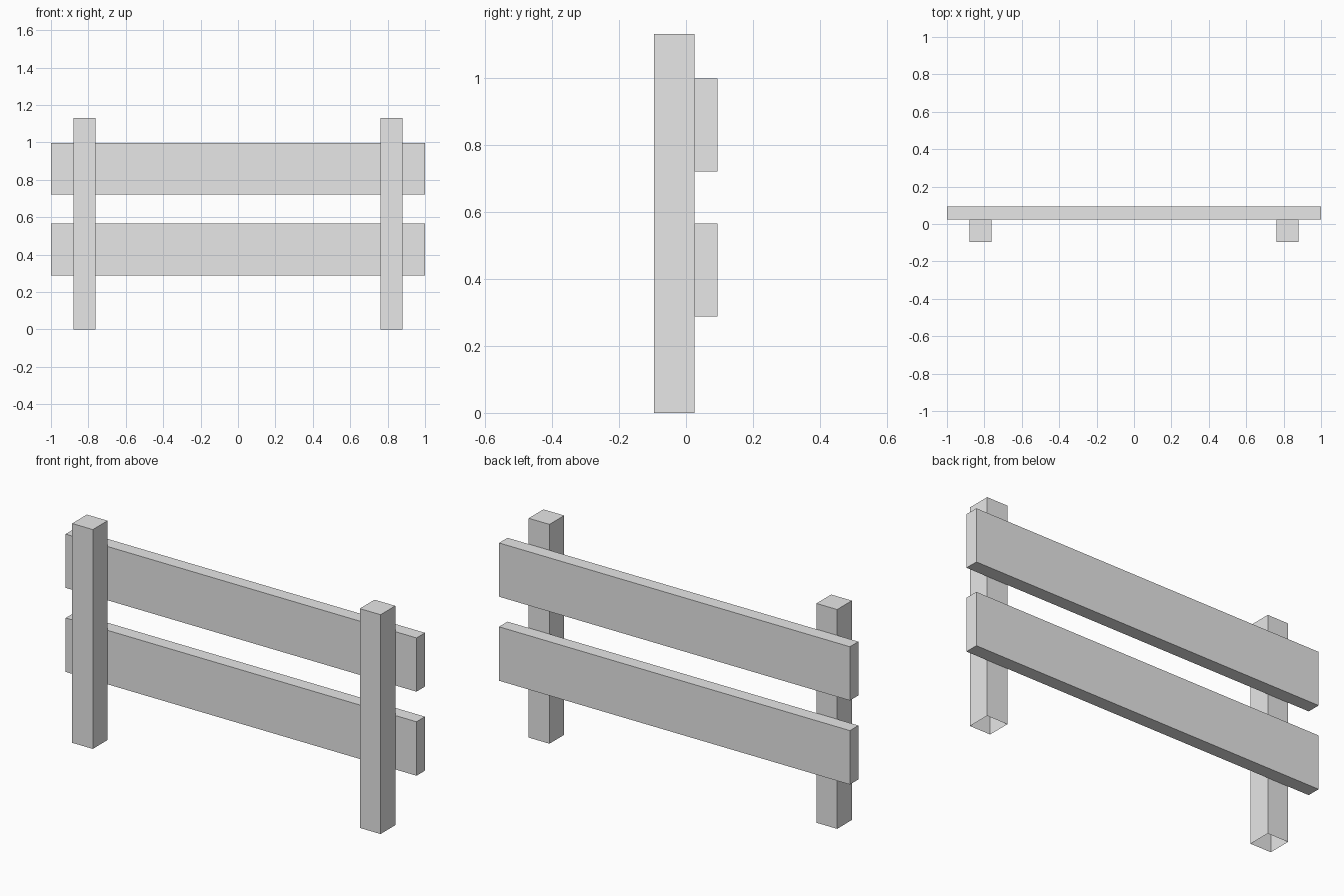
import bpy
import bmesh
from mathutils import Vector

if "Cube" in bpy.data.objects:
    bpy.data.objects.remove(bpy.data.objects["Cube"], do_unlink=True)

grey = bpy.data.materials.new("plain_grey")
grey.use_nodes = True
grey.diffuse_color = (0.8, 0.8, 0.8, 1)
grey.node_tree.nodes["Principled BSDF"].inputs["Base Color"].default_value = (0.8, 0.8, 0.8, 1)


def box(name, low, high, open_bottom=False):
    """Flat-sided box between two corners, optionally without its underside."""
    low, high = Vector(low), Vector(high)
    bm = bmesh.new()
    bmesh.ops.create_cube(bm, size=1)
    bmesh.ops.scale(bm, vec=high - low, verts=bm.verts)
    bmesh.ops.translate(bm, vec=(low + high) / 2, verts=bm.verts)
    if open_bottom:
        bm.normal_update()
        under = [f for f in bm.faces if f.normal.z < -0.5]
        bmesh.ops.delete(bm, geom=under, context="FACES_ONLY")
    mesh = bpy.data.meshes.new(name)
    bm.to_mesh(mesh)
    bm.free()
    mesh.materials.append(grey)
    obj = bpy.data.objects.new(name, mesh)
    bpy.context.scene.collection.objects.link(obj)
    return obj


FRONT, JOINT, BACK = -0.095, 0.025, 0.094

# Upright posts, open where they meet the ground
for side, x in (("left", 0.82), ("right", -0.82)):
    box(side + "_post", (x - 0.059, FRONT, 0), (x + 0.059, JOINT, 1.13), open_bottom=True)

# Horizontal boards fixed to the back of the posts
for level, bottom, top in (("lower", 0.287, 0.565), ("upper", 0.72, 0.997)):
    box(level + "_rail", (-1, JOINT, bottom), (1, BACK, top))
